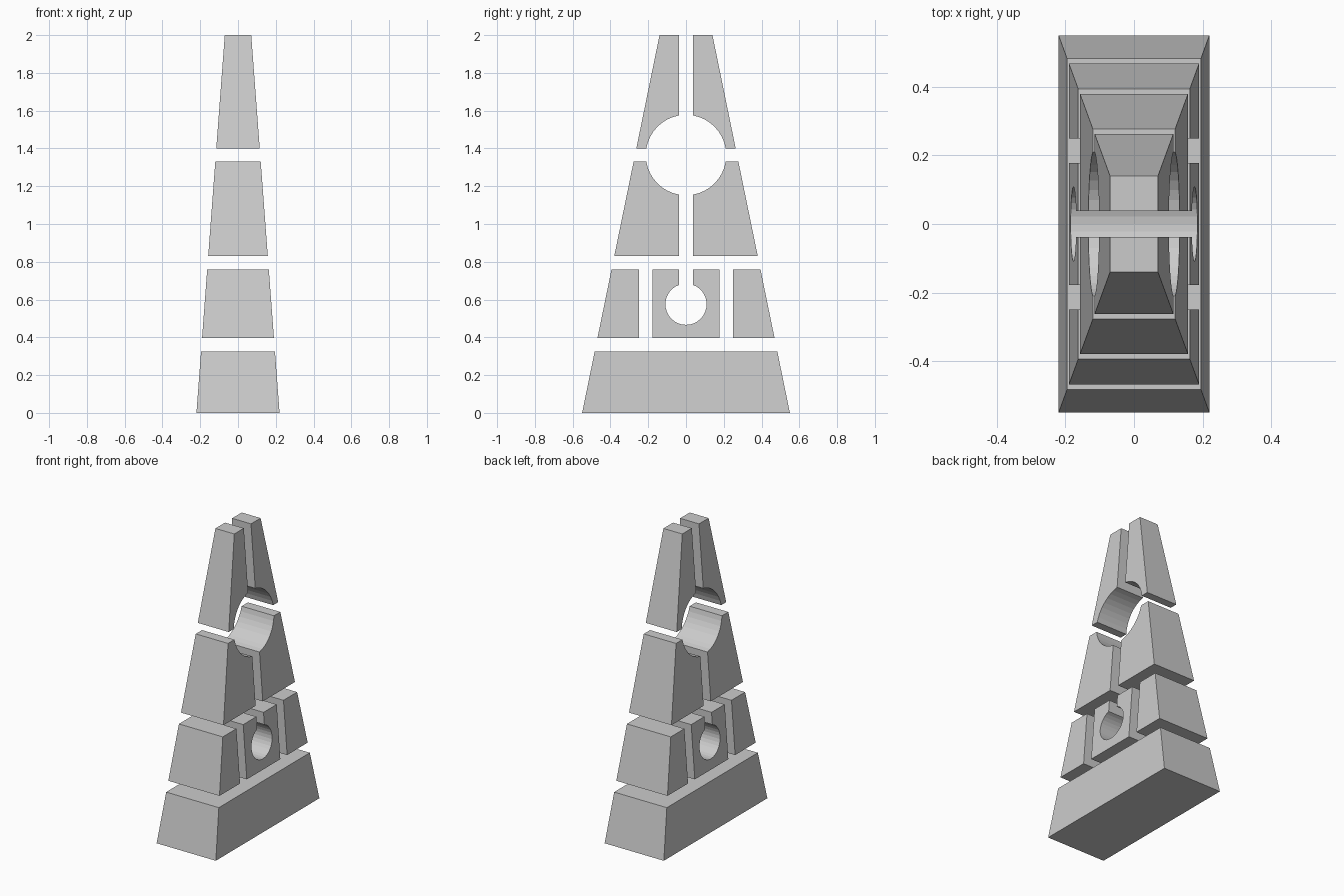
import bpy
import bmesh
from math import asin, acos, cos, sin, pi

if "Cube" in bpy.data.objects:
    bpy.data.objects.remove(bpy.data.objects["Cube"], do_unlink=True)

stone = bpy.data.materials.new("light_grey")
stone.use_nodes = True
grey = (0.6, 0.6, 0.6, 1)
stone.diffuse_color = grey
stone.node_tree.nodes["Principled BSDF"].inputs["Base Color"].default_value = grey

SLOT = 0.038                 # half width of the central slot
BIG_Z, BIG_R = 1.365, 0.213  # upper round opening
EYE_Z, EYE_R = 0.575, 0.109  # lower round opening


def half_width(z):
    return 0.22 - 0.075 * z


def half_depth(z):
    return 0.55 - 0.205 * z


def arc(cz, r, start, end, steps):
    angles = [start + (end - start) * i / steps for i in range(steps + 1)]
    return [(r * cos(a), cz + r * sin(a)) for a in angles]


def block(name, profile, side=1):
    """Extrude a (y, z) profile across x, following the tapering flanks."""
    bm = bmesh.new()
    left = [bm.verts.new((half_width(z), side * y, z)) for y, z in profile]
    right = [bm.verts.new((-half_width(z), side * y, z)) for y, z in profile]
    bm.faces.new(left)
    bm.faces.new(right[::-1])
    for i in range(len(profile)):
        j = (i + 1) % len(profile)
        bm.faces.new((left[i], right[i], right[j], left[j]))
    bmesh.ops.recalc_face_normals(bm, faces=bm.faces)
    mesh = bpy.data.meshes.new(name)
    bm.to_mesh(mesh)
    bm.free()
    mesh.materials.append(stone)
    obj = bpy.data.objects.new(name, mesh)
    bpy.context.collection.objects.link(obj)
    return obj


# Solid base
low, high = 0, 0.325
block("base", [(-half_depth(low), low), (half_depth(low), low),
               (half_depth(high), high), (-half_depth(high), high)])

# Second tier: centre block with a keyhole opening
low, high = 0.397, 0.758
start = acos(SLOT / EYE_R)
keyhole = arc(EYE_Z, EYE_R, start, start - 2 * pi + (pi - 2 * start), 28)
block("keyhole_block", [(0.178, low), (0.178, high), (SLOT, high)] + keyhole
      + [(-SLOT, high), (-0.178, high), (-0.178, low)])

# Angles where the upper opening meets the slot and the horizontal gap
slot_angle = acos(SLOT / BIG_R)
gap_low, gap_high = 1.33, 1.40

for label, side in (("front", -1), ("back", 1)):
    # Second tier: outer blocks
    block(label + "_outer_block", [(0.25, low), (half_depth(low), low),
                                   (half_depth(high), high), (0.25, high)], side)

    # Third tier: blocks scooped out at the top
    bottom = 0.83
    scoop = arc(BIG_Z, BIG_R, asin((gap_low - BIG_Z) / BIG_R), -slot_angle, 8)
    block(label + "_middle_block",
          [(SLOT, bottom), (half_depth(bottom), bottom),
           (half_depth(gap_low), gap_low)] + scoop, side)

    # Top tier: tall prongs scooped out at the bottom
    scoop = arc(BIG_Z, BIG_R, slot_angle, asin((gap_high - BIG_Z) / BIG_R), 8)
    block(label + "_prong",
          scoop + [(half_depth(gap_high), gap_high),
                   (half_depth(2), 2), (SLOT, 2)], side)
